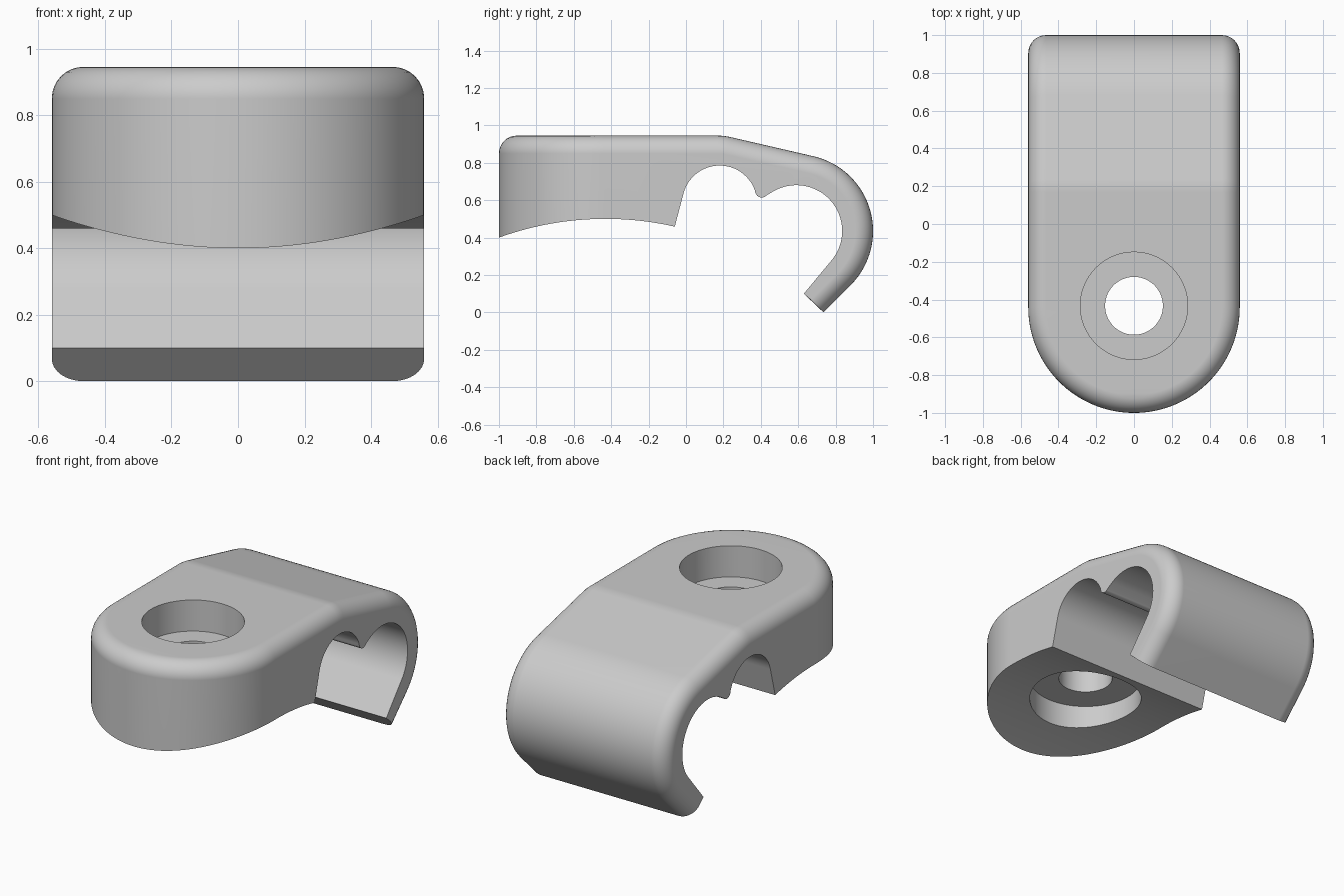
import bpy, bmesh
from math import sin, cos, radians, sqrt, pi

cube = bpy.data.objects.get("Cube")
if cube:
    bpy.data.objects.remove(cube)

HALF = 0.56          # half width, also the radius of the rounded nose
NOSE_Y = -0.44       # centre of the rounded nose
TOP = 0.945
FILLET = 0.095
BOLT_Y = -0.433
HOOK = (0.59, 0.435)  # centre of the large hook
STEPS = 8

grey = bpy.data.materials.new("plain grey")
grey.use_nodes = True
colour = (0.6, 0.6, 0.6, 1)
grey.diffuse_color = colour
grey.node_tree.nodes["Principled BSDF"].inputs["Base Color"].default_value = colour


def arc(centre, r, a0, a1, n):
    """Points in the side plane with outward angle measured from up towards the back."""
    out = []
    for i in range(n + 1):
        a = radians(a0 + (a1 - a0) * i / n)
        out.append((centre[0] + r * sin(a), centre[1] + r * cos(a), a))
    return out


def underside(y):
    """Shallow arched foot."""
    return 0.5 - 1.67 + sqrt(1.67 ** 2 - (y + 0.43) ** 2)


# Outer side profile from the nose centre over the back to the hook tip
outer = [(NOSE_Y, TOP, 0)]
outer += arc((0.17, 0.645), 0.3, 0, 13, 4)
outer += arc(HOOK, 0.41, 13, 135, 40)
outer += [(0.735, 0, radians(135))]

# Inner side profile from the nose centre through both channels to the tip
inner = [(y, underside(y)) for y in [NOSE_Y + 0.038 * i for i in range(11)]]
inner += [p[:2] for p in arc((0.18, 0.585), 0.2, -76, 70, 28)]
inner += [p[:2] for p in arc((0.405, 0.65), 0.036, 250, 130, 8)]
inner += [p[:2] for p in arc(HOOK, 0.245, -29, 130, 36)]
inner += [(0.63, 0.10)]

# Fillet steps: (inset from the side, depth below the outer profile)
fillet = [(FILLET * (1 - cos(a)), FILLET * (1 - sin(a)))
          for a in [pi / 2 * k / STEPS for k in range(STEPS + 1)]]

bm = bmesh.new()


def face(points):
    bm.faces.new([bm.verts.new(p) for p in points])


def skin(rows):
    for a, b in zip(rows, rows[1:]):
        for i in range(len(a) - 1):
            face((a[i], a[i + 1], b[i + 1], b[i]))


def mirrored(p):
    return (-p[0], p[1], p[2])


# Outer skin with its rounded rim: nose stations, then profile stations
nose_angles = [pi / 2 * (1 - i / 32) for i in range(33)]
rows = []
for a in nose_angles:
    rows.append([((HALF - s) * cos(a), NOSE_Y - (HALF - s) * sin(a), TOP - d)
                 for s, d in fillet])
nose_count = len(rows)
for y, z, a in outer[1:]:
    rows.append([(HALF - s, y - d * sin(a), z - d * cos(a)) for s, d in fillet])
skin([r + [mirrored(p) for p in reversed(r)] for r in rows])

# Inner skin: arched foot under the nose, then the channels
low = [(HALF * cos(a), NOSE_Y - HALF * sin(a)) for a in nose_angles]
low = [(x, y, underside(y)) for x, y in low]
inside = [(HALF, y, z) for y, z in inner]
skin([(p, mirrored(p)) for p in low + inside[1:]])

# Nose wall and flat sides
rim = [r[0] for r in rows]
wall = list(zip(rim[:nose_count], low))
side = rim[nose_count - 1:] + inside[::-1]
skin(wall)
skin([[mirrored(p) for p in pair] for pair in wall])
face(side)
face([mirrored(p) for p in side])

# Hook tip
tip = [inside[-1]] + rows[-1]
face(tip + [mirrored(p) for p in reversed(tip)])

bmesh.ops.remove_doubles(bm, verts=bm.verts, dist=0.0005)
bmesh.ops.dissolve_degenerate(bm, edges=bm.edges, dist=0.0001)
bmesh.ops.recalc_face_normals(bm, faces=bm.faces)
mesh = bpy.data.meshes.new("clamp_body")
bm.to_mesh(mesh)
bm.free()
body = bpy.data.objects.new("clamp_body", mesh)
bpy.context.collection.objects.link(body)
mesh.materials.append(grey)


# Bolt hole with a recess above and below
def drill(name, radius, z0, z1):
    bpy.ops.mesh.primitive_cylinder_add(vertices=96, radius=radius, depth=z1 - z0,
                                        location=(0, BOLT_Y, (z0 + z1) / 2))
    cutter = bpy.context.object
    cutter.name = name
    cutter.hide_render = True
    cutter.data.materials.append(grey)
    bpy.context.view_layer.objects.active = body
    mod = body.modifiers.new(name, "BOOLEAN")
    mod.operation = "DIFFERENCE"
    mod.solver = "EXACT"
    mod.object = cutter
    bpy.ops.object.modifier_apply(modifier=mod.name)
    bpy.data.objects.remove(cutter)


drill("top_recess", 0.284, 0.755, 1.2)
drill("bottom_recess", 0.32, 0.2, 0.62)
drill("bolt_hole", 0.153, 0.1, 1.3)

# Smooth shading with crisp edges
bpy.ops.object.select_all(action="DESELECT")
body.select_set(True)
bpy.context.view_layer.objects.active = body
bpy.ops.object.shade_smooth_by_angle(angle=radians(30))
weighted = body.modifiers.new("even_shading", "WEIGHTED_NORMAL")
weighted.keep_sharp = True
